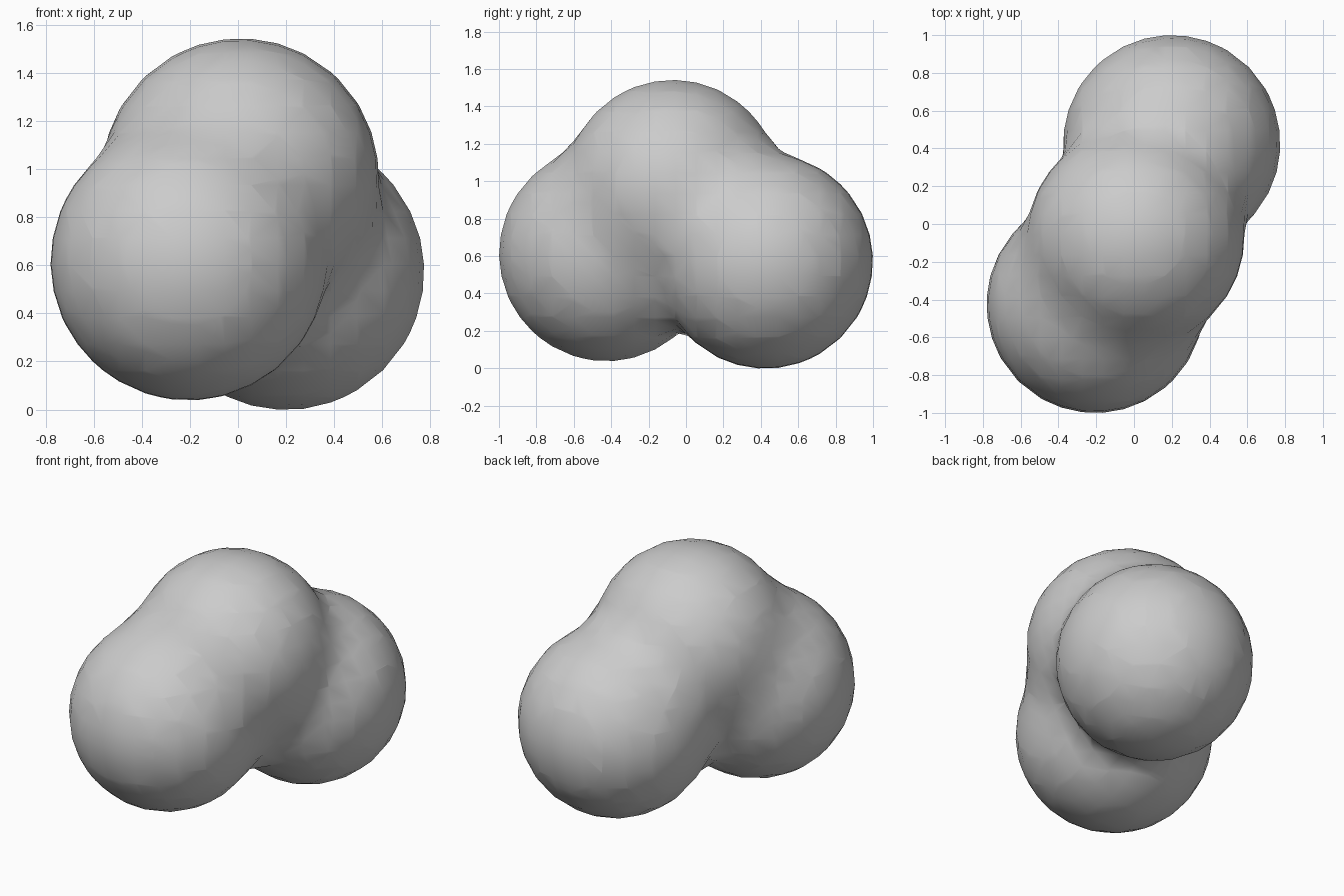
import bpy

if "Cube" in bpy.data.objects:
    bpy.data.objects.remove(bpy.data.objects["Cube"])

# three blended balls sharing one radius
RADIUS = 0.575
STIFF, LEVEL = 10.0, 0.6
centres = [(-0.205, -0.425, 0.615), (0.2, 0.425, 0.575), (0.01, -0.07, 0.97)]

field = bpy.data.metaballs.new("blob_field")
field.threshold = LEVEL
field.resolution = field.render_resolution = 0.11
for c in centres:
    ball = field.elements.new(type='BALL')
    ball.co = c
    ball.stiffness = STIFF
    # influence radius whose isosurface lies at RADIUS
    ball.radius = RADIUS / (1 - (LEVEL / STIFF) ** (1 / 3)) ** 0.5

source = bpy.data.objects.new("blob_field", field)
bpy.context.collection.objects.link(source)
bpy.context.view_layer.update()

# turn the blend into a plain mesh
graph = bpy.context.evaluated_depsgraph_get()
mesh = bpy.data.meshes.new_from_object(source.evaluated_get(graph))
bpy.data.objects.remove(source)
blob = bpy.data.objects.new("three_lobed_blob", mesh)
bpy.context.collection.objects.link(blob)

# rest on the ground, smooth shading
low = min(v.co.z for v in mesh.vertices)
for v in mesh.vertices:
    v.co.z -= low
for p in mesh.polygons:
    p.use_smooth = True
